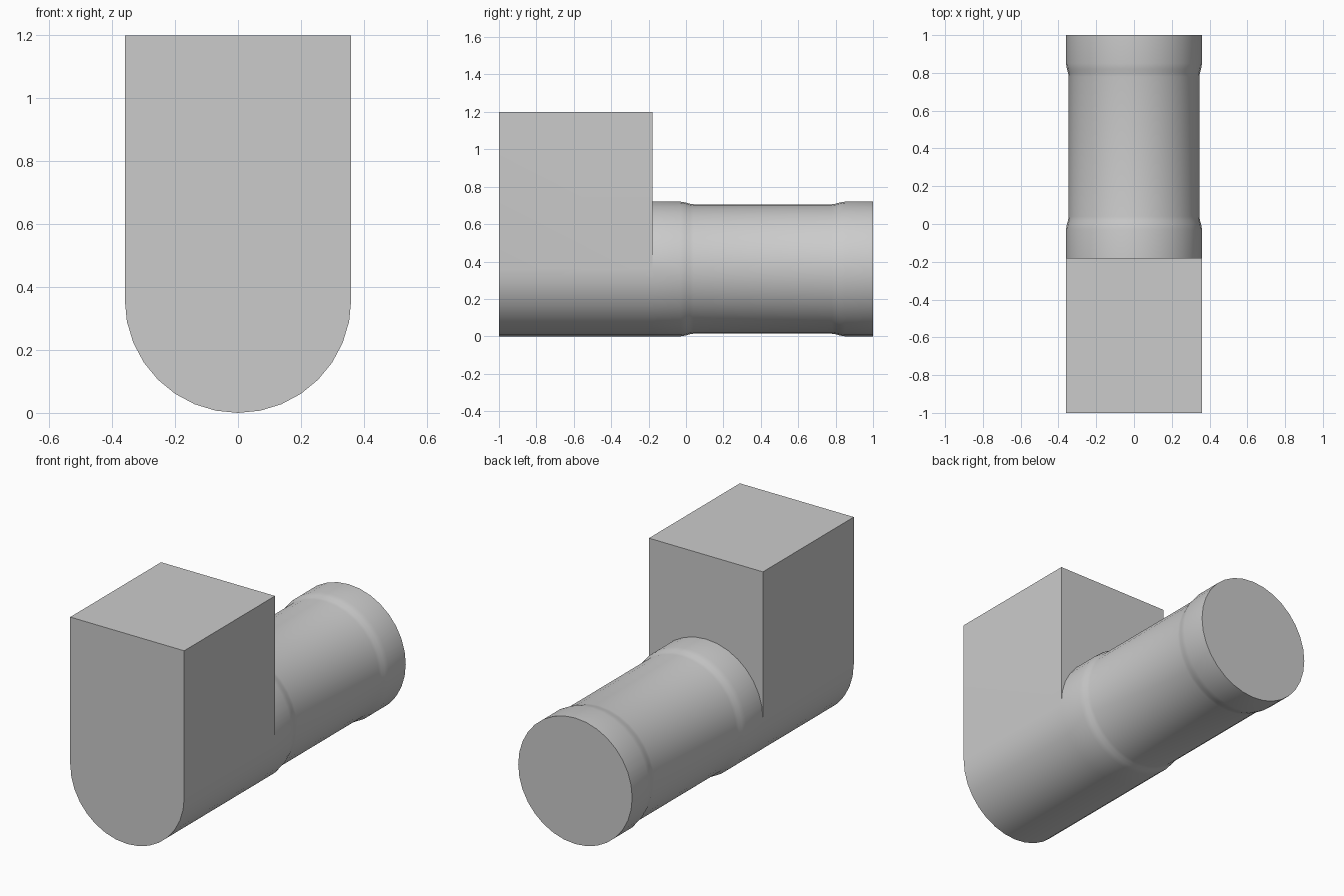
import bpy
import bmesh
from math import sin, cos, pi

cube = bpy.data.objects.get("Cube")
if cube:
    bpy.data.objects.remove(cube, do_unlink=True)

SEGMENTS = 32
HALF = SEGMENTS // 2
RADIUS, NECK = 0.36, 0.346
FRONT, WALL, BACK, TOP = -1.0, -0.18, 1.0, 1.2

grey = bpy.data.materials.new("pipe grey")
grey.use_nodes = True
colour = (0.6, 0.6, 0.6, 1)
grey.diffuse_color = colour
grey.node_tree.nodes["Principled BSDF"].inputs["Base Color"].default_value = colour

bm = bmesh.new()


def arc(y, radius, count):
    """Points round the pipe axis, from +x down through the bottom."""
    return [bm.verts.new((radius * cos(2 * pi * i / SEGMENTS), y,
                          RADIUS - radius * sin(2 * pi * i / SEGMENTS)))
            for i in range(count)]


def bridge(a, b, closed):
    for i in range(len(a) if closed else len(a) - 1):
        j = (i + 1) % len(a)
        bm.faces.new((a[i], a[j], b[j], b[i]))


# Round pipe with a wider collar at each end
profile = [(WALL, RADIUS), (-0.03, RADIUS), (0.0, 0.355), (0.02, 0.349),
           (0.04, NECK), (0.78, NECK), (0.80, 0.349), (0.82, 0.355),
           (0.85, RADIUS), (BACK, RADIUS)]
rings = [arc(y, r, SEGMENTS) for y, r in profile]
for a, b in zip(rings, rings[1:]):
    bridge(a, b, True)
bm.faces.new(rings[-1])

# Upright box with a rounded bottom that runs on into the pipe
def corners(y):
    return [bm.verts.new((x, y, TOP)) for x in (-RADIUS, RADIUS)]


front_section = arc(FRONT, RADIUS, HALF + 1) + corners(FRONT)
wall_corners = corners(WALL)
wall_section = rings[0][:HALF + 1] + wall_corners
bridge(front_section, wall_section, True)
bm.faces.new(front_section)

# Back wall of the box, fanned around the top of the pipe
upper = rings[0][HALF:] + rings[0][:1]
left, right = wall_corners
middle = len(upper) // 2
for i in range(len(upper) - 1):
    bm.faces.new((upper[i], upper[i + 1], left if i < middle else right))
bm.faces.new((left, upper[middle], right))

bmesh.ops.recalc_face_normals(bm, faces=bm.faces)
mesh = bpy.data.meshes.new("pipe_outlet")
bm.to_mesh(mesh)
bm.free()
mesh.materials.append(grey)
outlet = bpy.data.objects.new("pipe_outlet", mesh)
bpy.context.collection.objects.link(outlet)

bpy.ops.object.select_all(action='DESELECT')
outlet.select_set(True)
bpy.context.view_layer.objects.active = outlet
bpy.ops.object.shade_smooth_by_angle(angle=pi / 6)
